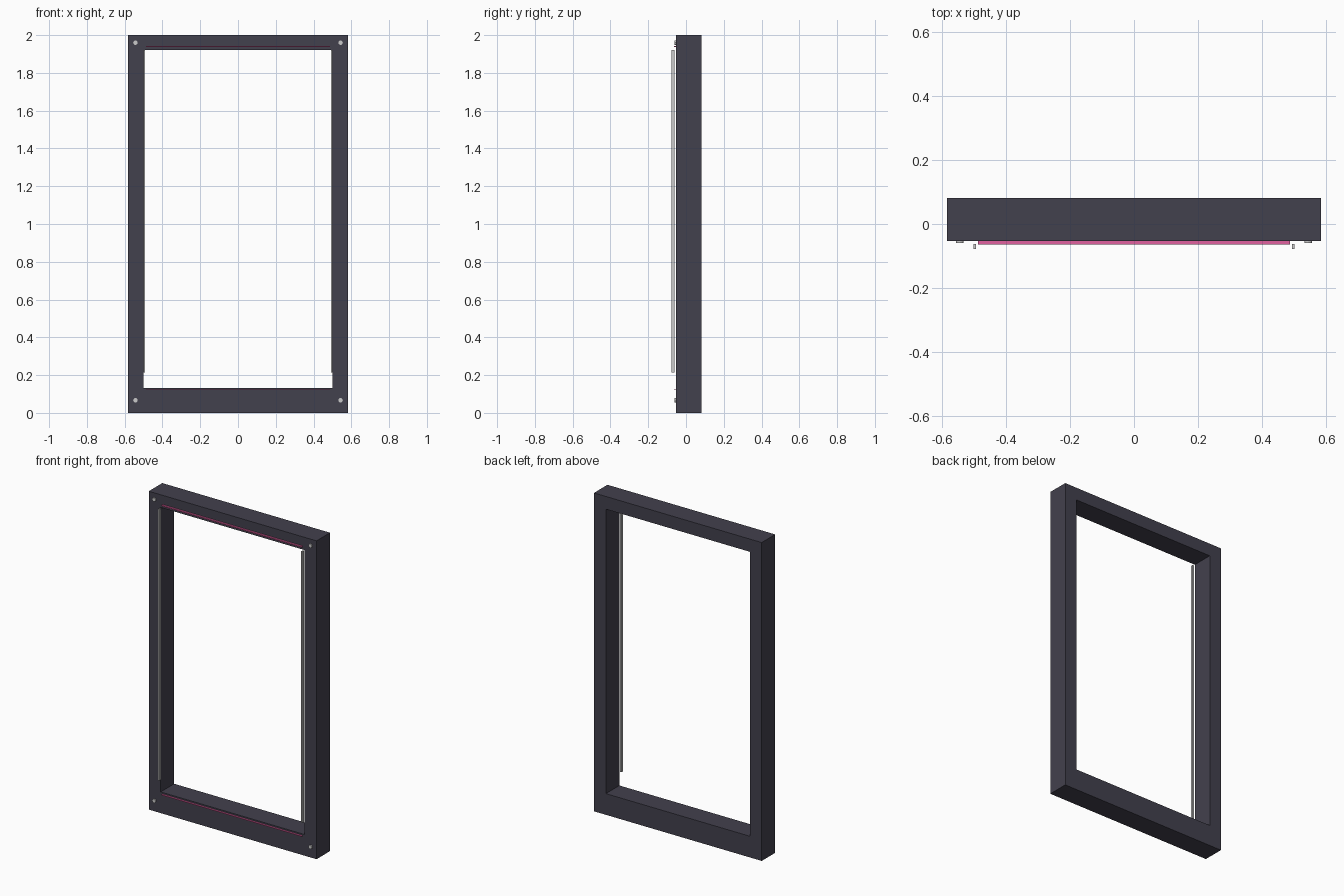
import bpy, bmesh
from math import pi

if "Cube" in bpy.data.objects:
    bpy.data.objects.remove(bpy.data.objects["Cube"])


def material(name, rgb):
    m = bpy.data.materials.new(name)
    m.diffuse_color = (*rgb, 1)
    m.use_nodes = True
    m.node_tree.nodes["Principled BSDF"].inputs["Base Color"].default_value = m.diffuse_color
    return m


DARK = material("dark_metal", (0.055, 0.052, 0.075))
PINK = material("pink_glow", (0.75, 0.12, 0.35))


def box(name, x, y, z, mat=None):
    """Box from (min, max) ranges on each axis."""
    bpy.ops.mesh.primitive_cube_add(size=1, location=[sum(r) / 2 for r in (x, y, z)])
    ob = bpy.context.object
    ob.name = name
    ob.scale = [r[1] - r[0] for r in (x, y, z)]
    bpy.ops.object.transform_apply(location=False, rotation=False, scale=True)
    if mat:
        ob.data.materials.append(mat)
    return ob


W, INNER = 0.583, 0.5            # outer and opening half widths
FRONT, BACK = -0.053, 0.081      # frame depth
SILL, LINTEL = 0.133, 1.92       # opening bottom and top

# Posts and lintel: one upside-down U profile, extruded in depth
outline = [(-W, SILL), (-W, 2), (W, 2), (W, SILL),
           (INNER, SILL), (INNER, LINTEL), (-INNER, LINTEL), (-INNER, SILL)]
bm = bmesh.new()
face = bm.faces.new([bm.verts.new((x, FRONT, z)) for x, z in outline])
ext = bmesh.ops.extrude_face_region(bm, geom=[face])
bmesh.ops.translate(bm, vec=(0, BACK - FRONT, 0),
                    verts=[g for g in ext["geom"] if isinstance(g, bmesh.types.BMVert)])
bmesh.ops.recalc_face_normals(bm, faces=bm.faces)
mesh = bpy.data.meshes.new("door_frame")
bm.to_mesh(mesh)
bm.free()
mesh.materials.append(DARK)
bpy.context.collection.objects.link(bpy.data.objects.new("door_frame", mesh))

# Bottom sill
box("sill", (-W, W), (FRONT, BACK), (0, SILL), DARK)

# Pink accent strips on the lintel and sill
box("top_accent_strip", (-0.487, 0.487), (-0.064, -0.053), (1.936, 1.943), PINK)
box("bottom_accent_strip", (-0.487, 0.487), (-0.064, -0.053), (0.120, 0.124), PINK)

for side, s in (("left", -1), ("right", 1)):
    # Slim vertical rails standing just in front of the opening edges
    box(side + "_rail", sorted((s * 0.492, s * 0.501)), (-0.078, -0.062), (0.215, 1.92))
    # Corner bolts
    for level, z in (("top", 1.96), ("bottom", 0.067)):
        bpy.ops.mesh.primitive_cylinder_add(vertices=12, radius=0.012, depth=0.012,
                                            location=(s * 0.543, -0.054, z),
                                            rotation=(pi / 2, 0, 0))
        bpy.context.object.name = f"{level}_{side}_bolt"
        bpy.ops.object.shade_smooth_by_angle()
